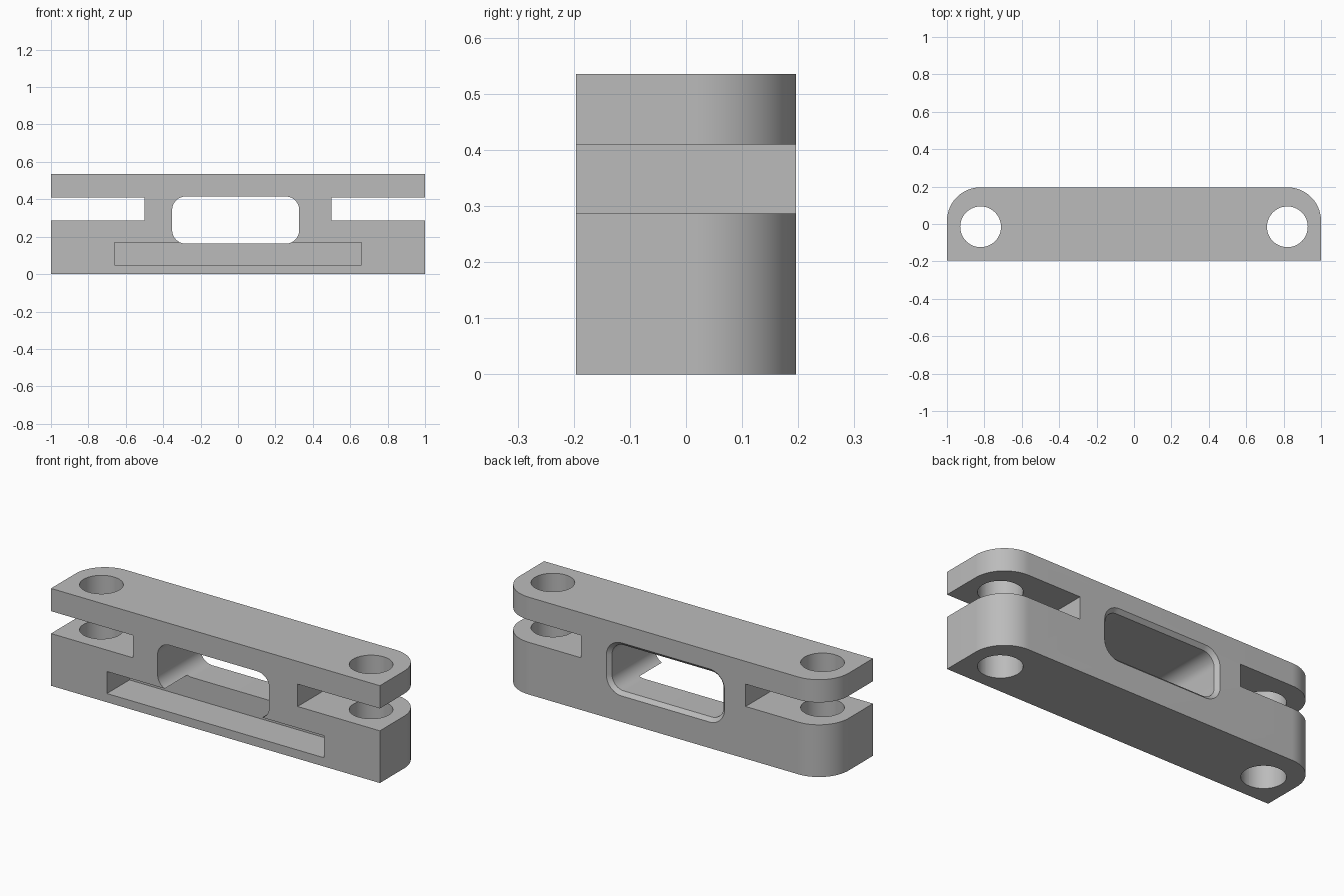
import bpy, bmesh, math
from mathutils import Vector

cube = bpy.data.objects.get("Cube")
if cube:
    bpy.data.objects.remove(cube, do_unlink=True)

X, Y, HEIGHT = 1.0, 0.196, 0.535

grey = bpy.data.materials.new("plain grey")
grey.use_nodes = True
colour = (0.5, 0.5, 0.5, 1)
grey.diffuse_color = colour
grey.node_tree.nodes["Principled BSDF"].inputs["Base Color"].default_value = colour


def rounded(x0, x1, y0, y1, radii, steps=16):
    """Rectangle outline; radii run lower left, lower right, upper right, upper left."""
    corners = [(x0, y0, 1, 1), (x1, y0, -1, 1), (x1, y1, -1, -1), (x0, y1, 1, -1)]
    points = []
    for i, (x, y, sx, sy) in enumerate(corners):
        r = radii[i]
        if r == 0:
            points.append((x, y))
            continue
        for k in range(steps + 1):
            a = math.pi + math.pi / 2 * (i + k / steps)
            points.append((x + sx * r + r * math.cos(a), y + sy * r + r * math.sin(a)))
    return points


def loft(name, rings):
    """Solid through matching rings of 3D points."""
    bm = bmesh.new()
    rows = [[bm.verts.new(p) for p in ring] for ring in rings]
    n = len(rows[0])
    for a, b in zip(rows, rows[1:]):
        for i in range(n):
            j = (i + 1) % n
            bm.faces.new((a[i], a[j], b[j], b[i]))
    bm.faces.new(rows[0][::-1])
    bm.faces.new(rows[-1])
    bmesh.ops.recalc_face_normals(bm, faces=bm.faces)
    mesh = bpy.data.meshes.new(name)
    bm.to_mesh(mesh)
    bm.free()
    obj = bpy.data.objects.new(name, mesh)
    bpy.context.collection.objects.link(obj)
    return obj


def upright(outline, z):
    return [Vector((x, y, z)) for x, y in outline]


def facing(outline, y):
    return [Vector((x, y, z)) for x, z in outline]


def box(name, x0, x1, y0, y1, z0, z1):
    outline = rounded(x0, x1, y0, y1, (0, 0, 0, 0))
    return loft(name, [upright(outline, z0), upright(outline, z1)])


# Body: bar with its two back corners rounded
outline = rounded(-X, X, -Y, Y, (0, 0, 0.18, 0.18), 24)
body = loft("clevis_bar", [upright(outline, 0), upright(outline, HEIGHT)])
body.data.materials.append(grey)
cutters = []

# Fork slots and vertical pin holes at both ends
for side in (-1, 1):
    x0, x1 = sorted((side * 0.5, side * 1.2))
    cutters.append(box("fork_slot", x0, x1, -0.5, 0.5, 0.287, 0.41))
    hx, hy, r = side * 0.82, -0.015, 0.109
    hole = rounded(hx - r, hx + r, hy - r, hy + r, (r * 0.9999,) * 4, 12)
    cutters.append(loft("pin_hole", [upright(hole, -0.2), upright(hole, 0.8)]))


# Through window, flaring out at the back rim
def window(grow):
    return rounded(-0.352 - grow, 0.327 + grow, 0.163 - grow, 0.415 + grow,
                   (0.072 + grow,) * 4, 12)


flare = 0.02
cutters.append(loft("window", [
    facing(window(0), -0.4), facing(window(0), Y - flare),
    facing(window(flare), Y), facing(window(flare), 0.4)]))

# Front pocket, reaching half way in and opening into the window floor
cutters.append(box("front_pocket", -0.66, 0.66, -0.4, 0.0, 0.048, 0.169))

bpy.context.view_layer.objects.active = body
body.select_set(True)
for cutter in cutters:
    cutter.hide_render = True
    mod = body.modifiers.new(cutter.name, "BOOLEAN")
    mod.operation = "DIFFERENCE"
    mod.solver = "EXACT"
    mod.object = cutter
    bpy.ops.object.modifier_apply(modifier=mod.name)
    bpy.data.objects.remove(cutter, do_unlink=True)

bpy.ops.object.shade_smooth_by_angle(angle=math.radians(30))
